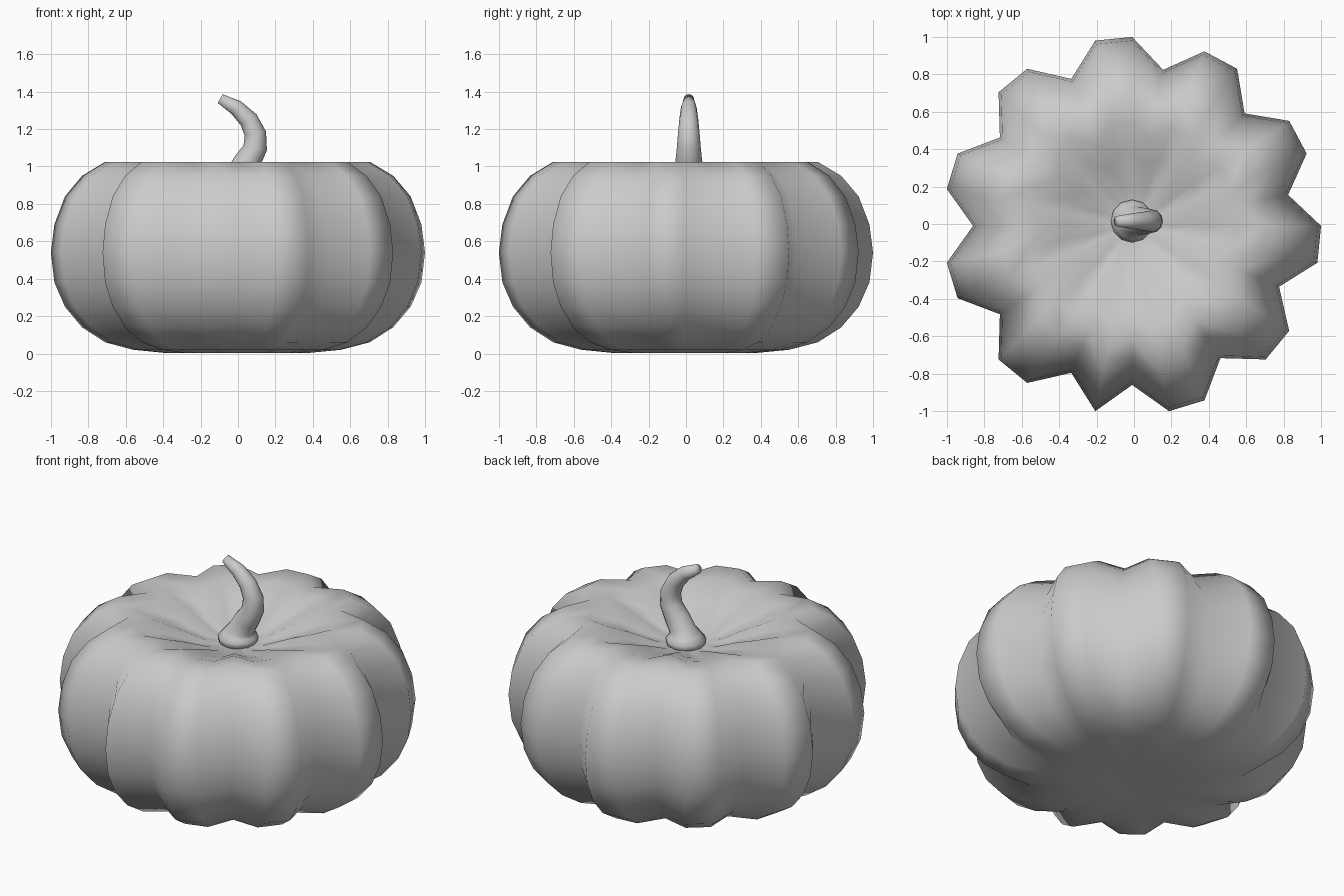
import bpy, bmesh
from math import pi, sin, cos, acos, atan2
from mathutils import Vector

if "Cube" in bpy.data.objects:
    bpy.data.objects.remove(bpy.data.objects["Cube"])

CENTRE = -0.01


def finish(bm, name):
    bmesh.ops.recalc_face_normals(bm, faces=bm.faces[:])
    for f in bm.faces:
        f.smooth = True
    mesh = bpy.data.meshes.new(name)
    bm.to_mesh(mesh)
    bm.free()
    obj = bpy.data.objects.new(name, mesh)
    bpy.context.collection.objects.link(obj)
    return obj


# Pumpkin body: a 32 x 16 sphere with sunken top, flat base and pulled-in grooves
heights = [0.86, 0.89, 0.96, 1.015, 1.025, 0.95, 0.84, 0.69, 0.54,
           0.38, 0.25, 0.14, 0.06, 0.02, 0.003, 0.006, 0.01]
grooves = {1, 4, 7, 10, 13, 16, 19, 22, 24, 27, 30}
step = pi / 16
bm = bmesh.new()
bmesh.ops.create_uvsphere(bm, u_segments=32, v_segments=16, radius=1)
for v in bm.verts:
    ring = round(acos(max(-1, min(1, v.co.z))) / step)
    seg = round(atan2(v.co.y, v.co.x) / step) % 32
    r = 1.01 * sin(ring * step) * (0.842 if seg in grooves else 1)
    v.co = Vector((CENTRE + r * cos(seg * step), CENTRE + r * sin(seg * step), heights[ring]))
finish(bm, "pumpkin_body")

# Stem: rings swept along a bent path in the xz plane (x, z, radius, lean)
path = [(-0.01, 0.85, 0.085, 0), (-0.01, 0.885, 0.112, 0), (-0.01, 0.91, 0.115, 0),
        (-0.005, 0.932, 0.095, 0.1), (0.015, 0.965, 0.076, 0.35), (0.05, 1.025, 0.072, 0.5),
        (0.092, 1.10, 0.064, 0.2), (0.093, 1.175, 0.058, -0.2), (0.057, 1.25, 0.051, -0.6),
        (-0.01, 1.315, 0.042, -0.9), (-0.095, 1.363, 0.027, -1.05)]
SIDES = 12
bm = bmesh.new()
rings = []
for x, z, r, lean in path:
    ring = []
    for i in range(SIDES):
        a = 2 * pi * i / SIDES
        ring.append(bm.verts.new((x + r * cos(a) * cos(lean), 0.015 + r * sin(a),
                                  z - r * cos(a) * sin(lean))))
    rings.append(ring)
for low, high in zip(rings, rings[1:]):
    for i in range(SIDES):
        j = (i + 1) % SIDES
        bm.faces.new((low[i], low[j], high[j], high[i]))
bm.faces.new(rings[0][::-1])
bm.faces.new(rings[-1])
stem = finish(bm, "stem")
